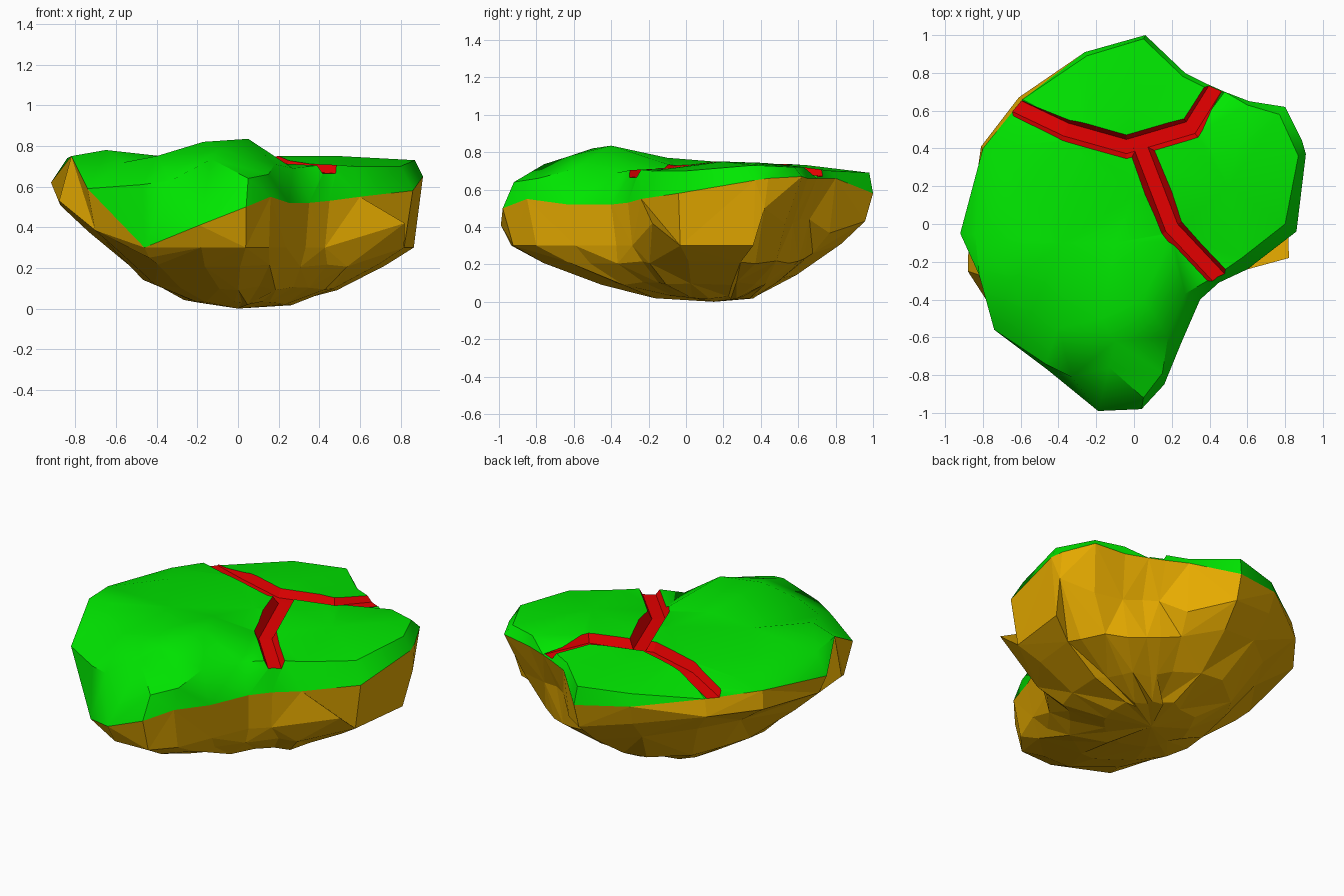
import bpy
import bmesh
import random
from mathutils import Vector
from mathutils.geometry import delaunay_2d_cdt

random.seed(4)
default = bpy.data.objects.get("Cube")
if default:
    bpy.data.objects.remove(default, do_unlink=True)


def make_material(name, color):
    mat = bpy.data.materials.new(name)
    mat.use_nodes = True
    mat.diffuse_color = (*color, 1)
    shader = next(n for n in mat.node_tree.nodes if n.type == 'BSDF_PRINCIPLED')
    shader.inputs["Base Color"].default_value = (*color, 1)
    return mat


MATERIALS = [
    make_material("grass green", (0, .8, 0)),
    make_material("ochre earth", (.8, .41, 0)),
    make_material("channel red", (.8, 0, 0)),
]
GREEN, EARTH, RED = range(len(MATERIALS))


def make_object(name, bm):
    bmesh.ops.recalc_face_normals(bm, faces=bm.faces)
    mesh = bpy.data.meshes.new(name)
    bm.to_mesh(mesh)
    bm.free()
    for mat in MATERIALS:
        mesh.materials.append(mat)
    obj = bpy.data.objects.new(name, mesh)
    bpy.context.collection.objects.link(obj)
    return obj


# Edge between grass and earth, anticlockwise from the front
RIM = [
    (-.19, -.99, .41), (.04, -.98, .5), (.16, -.85, .55), (.25, -.63, .52),
    (.35, -.4, .52), (.45, -.31, .53), (.6, -.24, .55), (.86, -.04, .58),
    (.91, .37, .65), (.89, .44, .66), (.8, .62, .67), (.61, .65, .66),
    (.48, .7, .66), (.39, .74, .66), (.27, .8, .66), (.06, 1, .58),
    (-.26, .91, .62), (-.59, .66, .66), (-.8, .4, .67), (-.92, -.05, .62),
    (-.82, -.27, .75), (-.74, -.56, .59), (-.46, -.77, .3),
]

# Hills and shoulders of the grass surface
HILLS = [
    (-.47, -.74, .61), (-.33, -.81, .63), (.05, -.92, .64), (.15, -.79, .66),
    (.18, -.6, .71), (-.13, -.76, .735), (-.1, -.62, .78), (-.17, -.5, .82),
    (.05, -.4, .835), (.27, -.37, .69), (-.4, -.55, .75), (-.56, -.5, .72),
    (-.65, -.3, .78), (-.84, -.06, .74), (-.38, -.1, .75), (-.1, -.1, .77),
    (-.6, .2, .75), (-.74, .41, .7), (.2, -.05, .72), (.44, -.27, .71),
    (.57, -.18, .7), (.8, 0, .7), (.5, .2, .75), (.87, .36, .73),
    (.77, .58, .72), (.6, .63, .72), (.42, .7, .71), (.26, .78, .7),
    (.05, .98, .69), (-.25, .89, .69), (-.59, .63, .7), (-.05, .4, .74),
    (-.3, .5, .74), (.3, .46, .74), (0, .65, .73), (0, .15, .75),
]

# Underside rings: scale, height, extra height at back left, roundness
RINGS = [(.95, .3, .24, 0), (.79, .2, .2, .25), (.54, .09, .07, .7), (.27, .015, .02, 1)]

# Irregular points of the first ring: outcrops and a hollow at the back
WAIST = {6: (.82, -.18, .42), 9: (.89, .42, .5), 10: (.73, .53, .42),
         11: (.56, .57, .42), 12: (.45, .61, .44), 13: (.37, .66, .44),
         17: (-.61, .67, .56), 18: (-.81, .41, .56), 20: (-.88, -.25, .53)}
KEEL = Vector((0, .15, 0))


def underside_ring(level):
    scale, height, lift, roundness = RINGS[level]
    ring = []
    for i, (x, y, z) in enumerate(RIM):
        if level == 0 and i in WAIST:
            ring.append(Vector(WAIST[i]))
            continue
        lean = max(0, min(1, (.6 * y - .9 * x) / Vector((x, y)).length))
        oval = Vector((x, y, 0)) / Vector((x / .88, y / .95)).length
        p = KEEL.lerp(Vector((x, y, 0)).lerp(oval, roundness), scale)
        p.z = max(.012, min(height + lift * lean, z - .05 * (level + 1)))
        if level:
            p += Vector((random.uniform(-.03, .03), random.uniform(-.03, .03),
                         random.uniform(0, .02)))
        ring.append(p)
    return ring


def build_island():
    bm = bmesh.new()
    count = len(RIM)
    top = [bm.verts.new(p) for p in RIM + HILLS]

    # Grass surface
    flat = [v.co.xy for v in top]
    result = delaunay_2d_cdt(flat, [], [list(range(count))], 1, 1e-5)
    faces, sources = result[2], result[3]
    for face in faces:
        bm.faces.new([top[sources[i][0]] for i in face]).material_index = GREEN

    # Earth underside
    upper = top[:count]
    earth = []
    for level in range(len(RINGS)):
        lower = [bm.verts.new(p) for p in underside_ring(level)]
        for i in range(count):
            j = (i + 1) % count
            a, b, c, d = upper[i], upper[j], lower[j], lower[i]
            if (i + level) % 2:
                earth += [bm.faces.new((a, d, b)), bm.faces.new((b, d, c))]
            else:
                earth += [bm.faces.new((a, d, c)), bm.faces.new((a, c, b))]
        upper = lower
    tip = bm.verts.new(KEEL)
    for i in range(count):
        earth.append(bm.faces.new((upper[i], tip, upper[(i + 1) % count])))
    for face in earth:
        face.material_index = EARTH
    return make_object("island_rock", bm)


def channel_cutter(name, path):
    """Tapered trough swept along a path that runs on the channel floor."""
    bm = bmesh.new()
    points = [Vector(p) for p in path]
    rows = []
    for i, p in enumerate(points):
        before = (p - points[i - 1]).xy.normalized() if i else None
        after = (points[i + 1] - p).xy.normalized() if i + 1 < len(points) else None
        before, after = before or after, after or before
        along = (before + after).normalized()
        side = Vector((-along.y, along.x, 0)) / along.dot(after)
        rise = Vector((0, 0, .13))
        rows.append([bm.verts.new(q) for q in (
            p - side * .036, p + side * .036,
            p + side * .1 + rise, p - side * .1 + rise)])
    for a, b in zip(rows, rows[1:]):
        for k in range(4):
            m = (k + 1) % 4
            bm.faces.new((a[k], a[m], b[m], b[k]))
    bm.faces.new(rows[0])
    bm.faces.new(rows[-1])
    for face in bm.faces:
        face.material_index = RED
    cutter = make_object(name, bm)
    cutter.hide_render = True
    return cutter


island = build_island()
bpy.context.view_layer.objects.active = island
island.select_set(True)

# Red channels: one across the back, one branch to the notch
CHANNELS = {
    "back_channel": [(-.76, .69, .645), (-.36, .5, .69), (-.04, .41, .69),
                     (.3, .51, .69), (.5, .83, .66)],
    "branch_channel": [(.03, .42, .69), (.2, -.02, .68), (.53, -.37, .66)],
}
for name, path in CHANNELS.items():
    cutter = channel_cutter(name, path)
    cut = island.modifiers.new(name, 'BOOLEAN')
    cut.operation = 'DIFFERENCE'
    cut.solver = 'EXACT'
    cut.object = cutter
    bpy.ops.object.modifier_apply(modifier=cut.name)
    bpy.data.objects.remove(cutter, do_unlink=True)

# Soft grass, faceted earth and channels
bpy.ops.object.shade_smooth_by_angle(angle=.8)
for poly in island.data.polygons:
    poly.use_smooth = poly.material_index == GREEN
